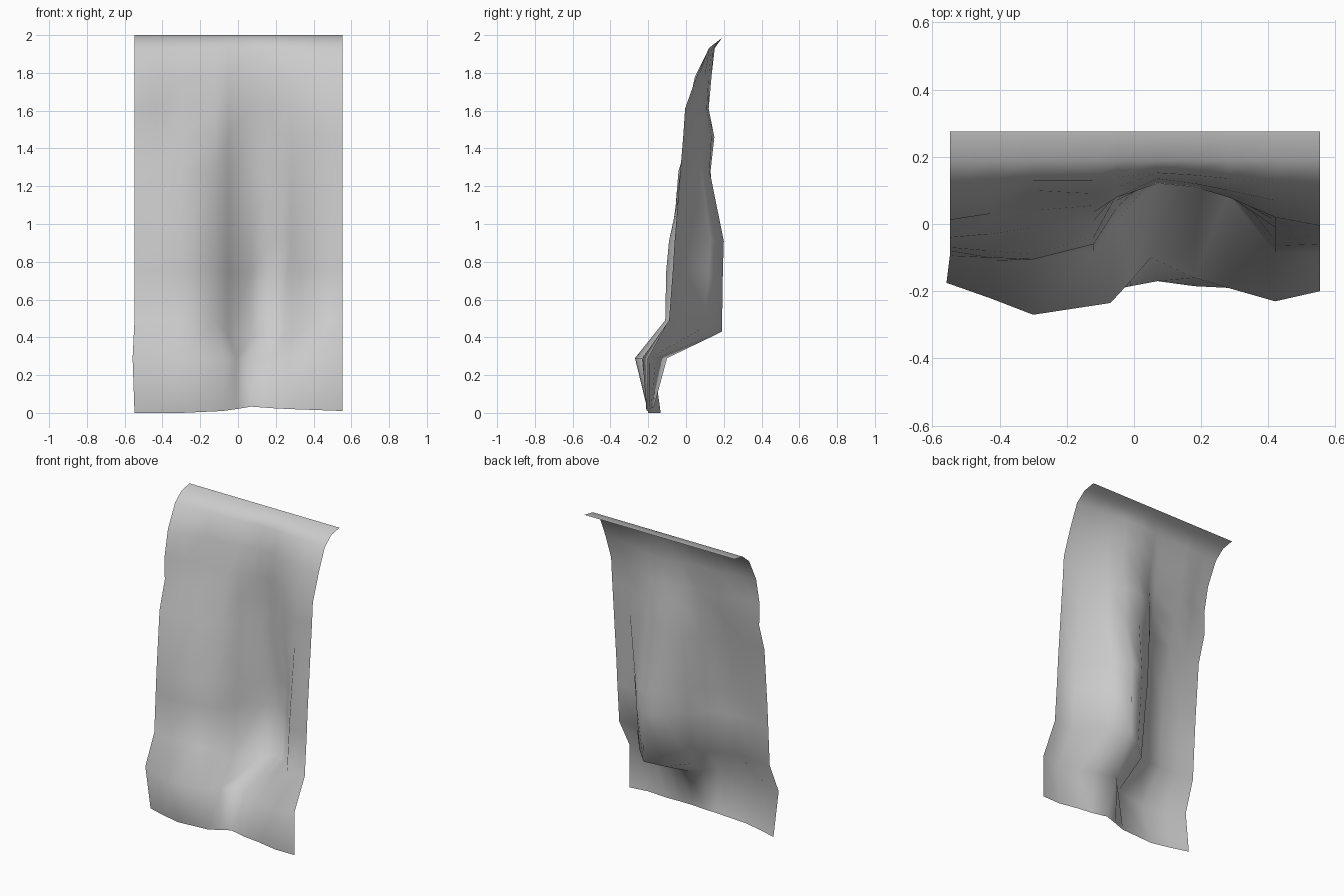
import bpy, bmesh

# Column positions across the hanging cloth
XS = [-0.548, -0.43, -0.30, -0.12, -0.05, 0.07, 0.18, 0.28, 0.42, 0.553]

# Cross-section folds from hem to top: height -> depth (y) at each column
FOLDS = {
    0.00: [-.134, -.17, -.20, -.20, -.185, -.17, -.185, -.19, -.21, -.20],
    0.29: [-.175, -.22, -.27, -.235, -.17, -.10, -.16, -.19, -.23, -.20],
    0.49: [-.095, -.11, -.11, -.08, .01, .12, .19, .09, -.085, -.09],
    0.75: [-.08, -.10, -.105, -.06, .05, .15, .195, .12, -.065, -.07],
    0.91: [-.07, -.08, -.09, -.04, .07, .16, .20, .13, -.05, -.06],
    1.28: [-.04, -.03, -.01, .01, .09, .13, .125, .085, -.01, -.03],
    1.46: [.015, .015, .04, .035, .09, .15, .135, .09, .01, -.015],
    1.61: [.012, .03, .08, .055, .08, .12, .11, .08, .02, -.005],
    1.78: [.047, .06, .10, .09, .11, .135, .12, .10, .07, .055],
    1.93: [.122, .125, .13, .13, .14, .152, .145, .135, .125, .12],
}
FOLDS[1.985] = [.19] * 10
FOLDS[2.00] = [.275] * 10

# The hem lifts in the middle and the hollow's floor dips below its rim
HEM_LIFT = [0, 0, 0, .01, .02, .033, .025, .02, .015, .01]
FLOOR_DIP = [0, 0, 0, -.01, -.08, -.09, -.06, -.04, 0, 0]
OFFSETS = {0.00: HEM_LIFT, 0.49: FLOOR_DIP}
# Left wall of the hollow slides inward near the hem; left edge flares a little
SLIDE = {0.00: {3: .04, 4: .04}, 0.29: {0: -.01, 3: .05, 4: .04, 5: -.02}}

# Draped cloth sheet
bm = bmesh.new()
rows = []
for z, depths in FOLDS.items():
    lift = OFFSETS.get(z, [0] * len(XS))
    slide = SLIDE.get(z, {})
    rows.append([bm.verts.new((x + slide.get(i, 0), depths[i], z + lift[i]))
                 for i, x in enumerate(XS)])
for low, high in zip(rows, rows[1:]):
    for i in range(len(XS) - 1):
        bm.faces.new((low[i], low[i + 1], high[i + 1], high[i])).smooth = True

mesh = bpy.data.meshes.new("hanging_cloth")
bm.to_mesh(mesh)
bm.free()
cloth = bpy.data.objects.new("hanging_cloth", mesh)
bpy.context.collection.objects.link(cloth)
